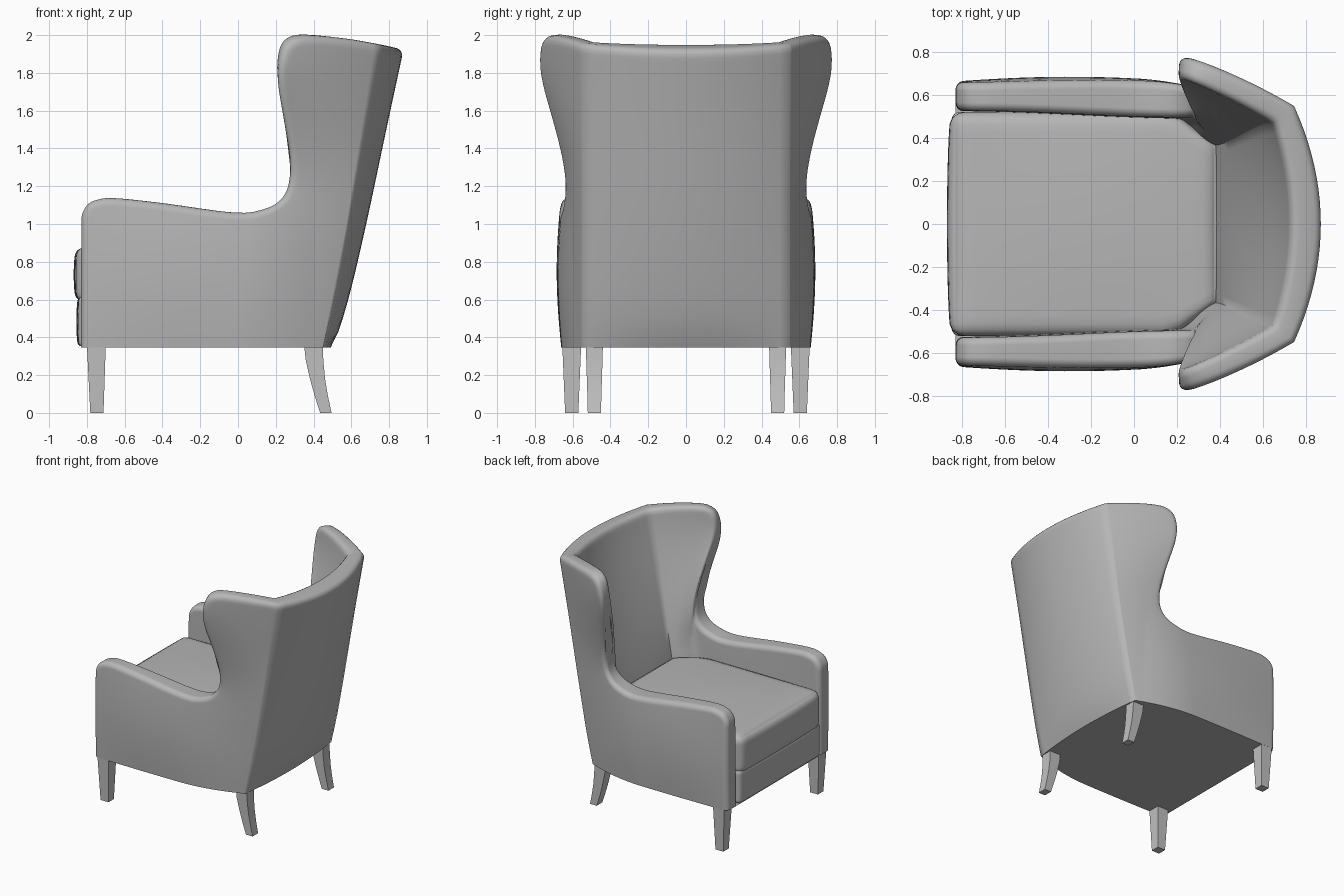
import bpy, bmesh, math
from mathutils import Vector

cube = bpy.data.objects.get("Cube")
if cube:
    bpy.data.objects.remove(cube, do_unlink=True)


def material(name, grey):
    m = bpy.data.materials.new(name)
    m.use_nodes = True
    colour = (grey, grey, grey, 1)
    m.diffuse_color = colour
    m.node_tree.nodes["Principled BSDF"].inputs["Base Color"].default_value = colour
    return m


FABRIC = material("grey fabric", 0.47)
LEG = material("pale grey legs", 0.53)


def finish(name, bm, mat, angle):
    bmesh.ops.recalc_face_normals(bm, faces=bm.faces)
    mesh = bpy.data.meshes.new(name)
    bm.to_mesh(mesh)
    bm.free()
    mesh.materials.append(mat)
    ob = bpy.data.objects.new(name, mesh)
    bpy.context.collection.objects.link(ob)
    bpy.ops.object.select_all(action='DESELECT')
    ob.select_set(True)
    bpy.context.view_layer.objects.active = ob
    bpy.ops.object.shade_smooth_by_angle(angle=math.radians(angle))


def lerp(a, b, t):
    return a + (b - a) * t


def ramp(a, b, v):
    t = min(max((v - a) / (b - a), 0), 1)
    return t * t * (3 - 2 * t)


def spline(pts, steps):
    """Smooth path through the points."""
    out = []
    for i in range(len(pts) - 1):
        a, b = pts[max(i - 1, 0)], pts[i]
        c, d = pts[i + 1], pts[min(i + 2, len(pts) - 1)]
        for k in range(steps):
            t = k / steps
            out.append(0.5 * (2 * b + (c - a) * t + (2 * a - 5 * b + 4 * c - d) * t * t
                              + (3 * b - a - 3 * c + d) * t ** 3))
    return out + [pts[-1]]


# Shell: arms, wings and back as one wall with a rounded rim
BOTTOM, PIVOT, HALF, FRONT, CORNER = 0.345, 1.0, 0.55, -0.83, 0.58
REAR = spline([Vector(p) for p in ((0.45, 0.345), (0.507, 0.6), (CORNER, PIVOT),
                                   (0.667, 1.5), (0.752, 1.96))], 8)


def corner_x(z):
    for a, b in zip(REAR, REAR[1:]):
        if z <= b.y:
            return lerp(a.x, b.x, (z - a.y) / (b.y - a.y))
    return REAR[-1].x


def side_y(x, z):
    flare = ramp(1.15, 1.88, z)
    s = min(max((corner_x(z) - x) / 0.52, 0), 1)
    k = lerp(1, 0.25, flare)
    bulge = math.sin(math.pi * min(max((z - 0.25) / 1.0, 0), 1))
    bulge *= math.sin(math.pi * min(max((x + 1.0) / 1.4, 0), 1))
    return HALF + lerp(0.1, 0.236, flare) * ((1 + k) * s - k * s * s) + 0.035 * bulge


# Rim outline as (x, z, x of the column where it crosses the pivot height)
rim = spline([Vector(p) for p in (
    (-0.83, 1.03, -0.83), (-0.822, 1.065, -0.82), (-0.795, 1.105, -0.79), (-0.75, 1.127, -0.74),
    (-0.66, 1.137, -0.66), (-0.4, 1.11, -0.4), (-0.02, 1.06, -0.02), (0.14, 1.08, 0.11),
    (0.225, 1.13, 0.18), (0.265, 1.21, 0.23), (0.273, 1.35, 0.28), (0.245, 1.53, 0.32),
    (0.215, 1.7, 0.36), (0.215, 1.83, 0.4), (0.25, 1.94, 0.435), (0.32, 1.988, 0.47),
    (0.42, 1.995, 0.51), (0.6, 1.978, 0.55), (0.752, 1.953, CORNER))], 4)
edge_line = [Vector((FRONT, BOTTOM - 0.1))] + [p.xy for p in rim]


def rim_distance(p):
    best = 9
    for a, b in zip(edge_line, edge_line[1:]):
        d = b - a
        t = min(max((p - a).dot(d) / d.dot(d), 0), 1)
        best = min(best, (a + d * t - p).length)
    return best


def rounding(dist, r=0.038):
    e = max(r - dist, 0)
    return r - math.sqrt(max(r * r - e * e, 0))


ROWS = [(0, i / 8) for i in range(8)] + [(1, 1 - (1 - i / 18) ** 2) for i in range(19)]


def pair(x, y, z, off, dist):
    """Outer and inner point of the wall, pulled together near the rim."""
    pull = off.normalized() * rounding(dist)
    p = Vector((x, y, z))
    return p + pull, p + off - pull


def thickness(low, high, z):
    return Vector(low).lerp(Vector(high), ramp(0.8, 1.95, z))


def corner_thickness(z):
    return thickness((-0.175, -0.185, 0), (-0.1, -0.08, 0.012), z)


def side_column(r):
    foot = lerp(FRONT, corner_x(BOTTOM), (r.z - FRONT) / (CORNER - FRONT))
    col = []
    for upper, t in ROWS:
        if upper:
            x, z = lerp(r.z, r.x, t), lerp(PIVOT, r.y, t)
        else:
            x, z = lerp(foot, r.z, t), lerp(BOTTOM, PIVOT, t)
        if r.z > CORNER - 0.001:
            x = corner_x(z)
        y = side_y(x, z)
        arm = lerp(0.525, 0.49, ramp(FRONT, 0.25, x)) - y
        wing = thickness((0, arm, 0), (0.04, -0.12, 0), z)
        start = lerp(0.17, 0.28, ramp(0.85, 1.4, z))
        off = wing.lerp(corner_thickness(z), ramp(start, CORNER, r.z))
        col.append(pair(x, y, z, off, rim_distance(Vector((x, z)))))
    return col


def back_column(f):
    """f runs from 1 at the corner to 0 at the middle."""
    top = lerp(1.923, 1.953, f * f)
    col = []
    for upper, t in ROWS:
        z = lerp(PIVOT, top, t) if upper else lerp(BOTTOM, PIVOT, t)
        x = corner_x(z) + (0.04 + 0.092 * math.sqrt((z - BOTTOM) / 1.6)) * (1 - f * f)
        end = corner_thickness(z)
        off = thickness((-0.265, 0, 0), (-0.145, 0, 0.033), z).lerp(end, f * f)
        off.y = end.y * f
        col.append(pair(x, HALF * f, z, off, top - z))
    return col


half = [side_column(r) for r in rim] + [back_column(1 - i / 10) for i in range(1, 11)]
mirror = Vector((1, -1, 1))
columns = half + [[(a * mirror, b * mirror) for a, b in c] for c in half[-2::-1]]
bm = bmesh.new()
grid = [[[bm.verts.new(p) for p in pr] for pr in c] for c in columns]
for c, d in zip(grid, grid[1:]):
    for i in range(len(ROWS) - 1):
        for s in (0, 1):
            bm.faces.new((c[i][s], d[i][s], d[i + 1][s], c[i + 1][s]))
    bm.faces.new((c[-1][0], d[-1][0], d[-1][1], c[-1][1]))
for c in (grid[0], grid[-1]):
    for a, b in zip(c, c[1:]):
        bm.faces.new((a[0], b[0], b[1], a[1]))
bm.faces.new([c[0][0] for c in grid])
finish("upholstered_shell", bm, FABRIC, 60)


# Seat: rounded blocks with swollen faces
def pillow(name, low, high, r, swell, taper=0):
    low, high = Vector(low), Vector(high)
    mid, size = (low + high) / 2, (high - low) / 2
    bm = bmesh.new()
    bmesh.ops.create_cube(bm, size=2)
    bmesh.ops.subdivide_edges(bm, edges=bm.edges, cuts=19, use_grid_fill=True)
    for v in bm.verts:
        q = Vector([math.sin(c * math.pi / 2) for c in v.co])
        p = Vector([a * b for a, b in zip(q, size)])
        core = Vector([min(max(c, r - s), s - r) for c, s in zip(p, size)])
        p = core + (p - core).normalized() * r
        n = [1 - c * c for c in q]
        p.x += swell[0] * q.x * n[1] ** 0.5 * n[2] ** 0.5
        p.z += swell[1] * q.z * n[0] * n[1]
        # narrow towards the back corners
        p.y *= 1 - taper * ramp(0.6, 1, q.x)
        v.co = p + mid
    finish(name, bm, FABRIC, 60)


pillow("seat_base", (-0.842, -0.522, 0.345), (0.39, 0.522, 0.62), 0.03, (0.014, 0))
pillow("seat_cushion", (-0.848, -0.522, 0.575), (0.39, 0.522, 0.888), 0.06, (0.022, 0.022), 0.25)


# Legs: square sections as (x, width in x, width in y, z), y of the centre
def leg(name, sections, y):
    bm = bmesh.new()
    rings = []
    for x, w, d, z in sections:
        rings.append([bm.verts.new((x + a * w / 2, y + b * d / 2, z))
                      for a, b in ((-1, -1), (1, -1), (1, 1), (-1, 1))])
    for a, b in zip(rings, rings[1:]):
        for i in range(4):
            j = (i + 1) % 4
            bm.faces.new((a[i], a[j], b[j], b[i]))
    bm.faces.new(rings[0])
    bm.faces.new(rings[-1])
    finish(name, bm, LEG, 30)


FRONT_LEG = ((-0.747, 0.07, 0.07, 0), (-0.75, 0.1, 0.1, 0.36))
BACK_LEG = ((0.465, 0.06, 0.07, 0), (0.441, 0.07, 0.074, 0.09), (0.421, 0.08, 0.08, 0.18),
            (0.405, 0.093, 0.086, 0.28), (0.4, 0.1, 0.09, 0.36))
for label, s in (("left", 1), ("right", -1)):
    # the chair faces -x, so its sides follow the y axis
    leg("front_leg_" + label, FRONT_LEG, 0.605 * s)
    leg("back_leg_" + label, BACK_LEG, 0.485 * s)
